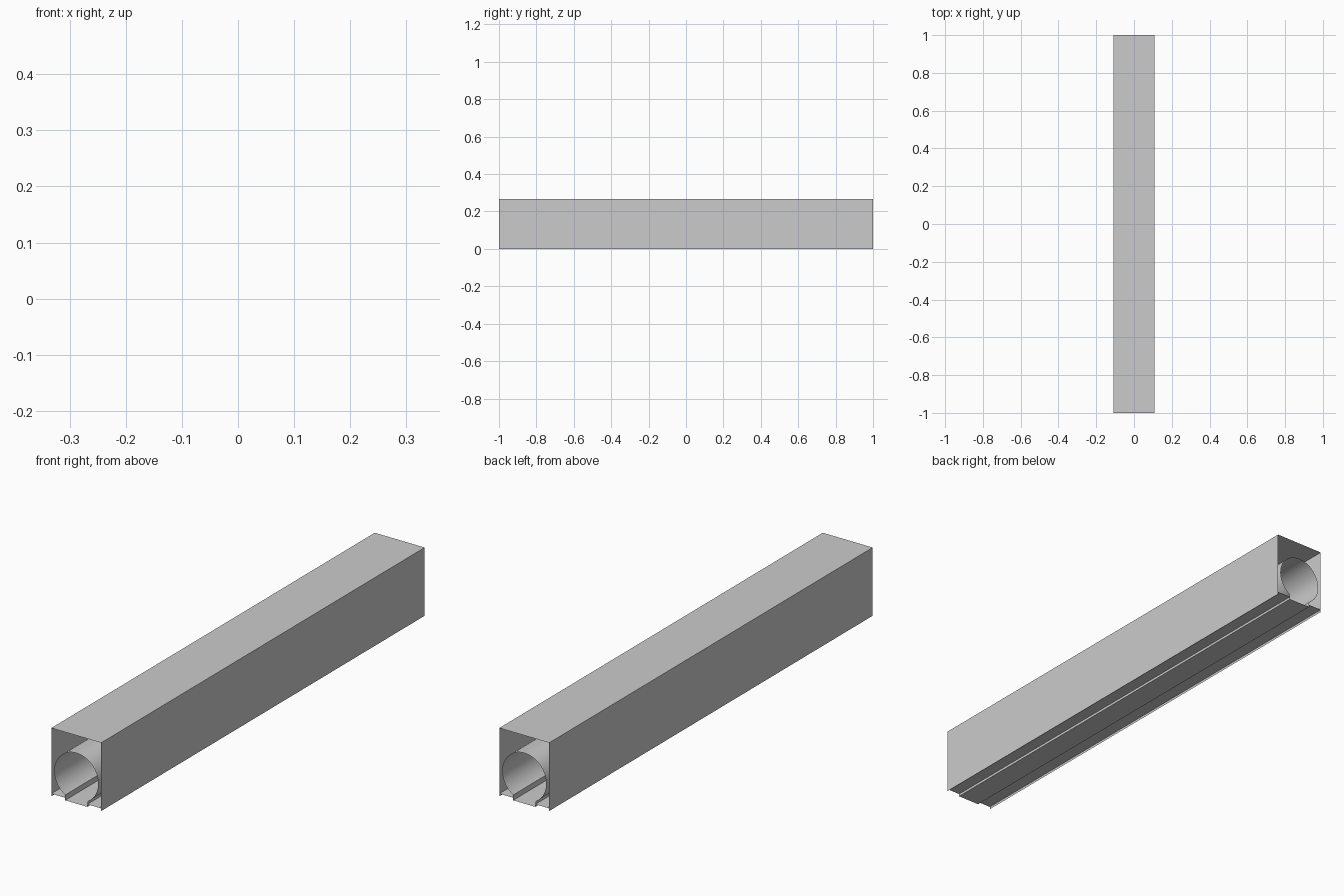
import bpy, bmesh, math

if "Cube" in bpy.data.objects:
    bpy.data.objects.remove(bpy.data.objects["Cube"])

HALF_LEN = 1.0
W, H = 0.108, 0.267        # casing half width and height
R, CZ = 0.095, 0.103       # tube radius and centre height
SLOT, LIP = 0.048, 0.01    # half width of the bottom channel, lip height


def sheet(name, points, smooth=False):
    """Extrude an open x/z profile along y, without end caps."""
    bm = bmesh.new()
    front = [bm.verts.new((x, -HALF_LEN, z)) for x, z in points]
    back = [bm.verts.new((x, HALF_LEN, z)) for x, z in points]
    for i in range(len(points) - 1):
        bm.faces.new((front[i], front[i + 1], back[i + 1], back[i]))
    mesh = bpy.data.meshes.new(name)
    bm.to_mesh(mesh)
    bm.free()
    obj = bpy.data.objects.new(name, mesh)
    bpy.context.collection.objects.link(obj)
    if smooth:
        bpy.ops.object.select_all(action='DESELECT')
        bpy.context.view_layer.objects.active = obj
        obj.select_set(True)
        bpy.ops.object.shade_smooth_by_angle(angle=math.radians(30))
    return obj


# Casing: open-bottomed rectangular cover
sheet("casing", [(W, 0), (W, H), (-W, H), (-W, 0)])

# Tube open at the bottom, running down into a shallow flat channel
start = math.asin(SLOT / R)
steps = 64
arc = []
for i in range(steps + 1):
    a = start + (2 * math.pi - 2 * start) * i / steps
    arc.append((R * math.sin(a), CZ - R * math.cos(a)))
profile = [(SLOT, 0)] + arc + [(-SLOT, 0), (SLOT, 0)]
sheet("tube_with_channel", profile, smooth=True)

# Raised lips between the casing walls and the channel
for side, label in ((1, "right"), (-1, "left")):
    pts = [(SLOT, LIP), (W, LIP)]
    sheet("lip_" + label, [(side * x, z) for x, z in pts][::side])
